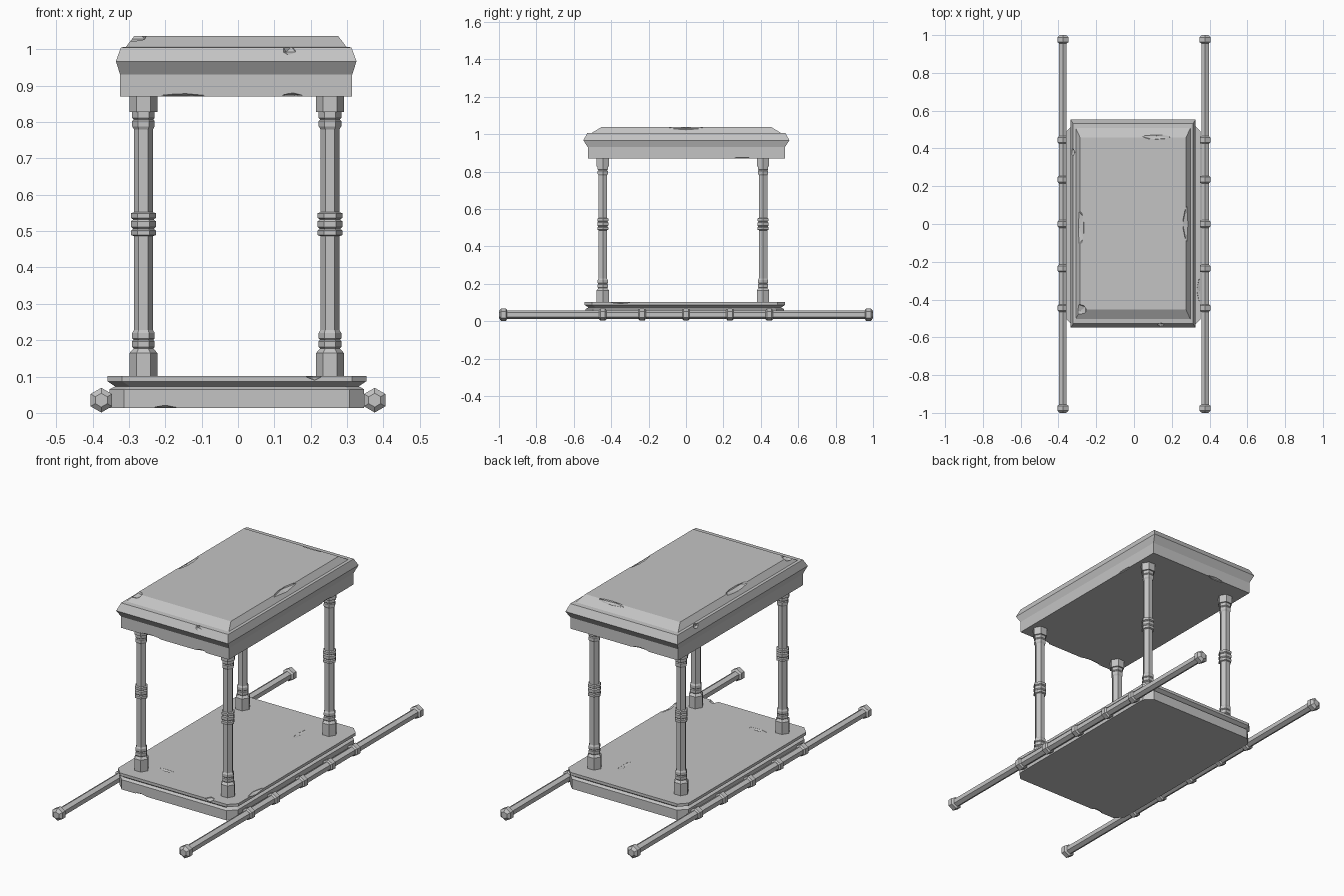
import bpy, bmesh
from math import sin, cos, tau, pi
from mathutils import Matrix

cube = bpy.data.objects.get("Cube")
if cube:
    bpy.data.objects.remove(cube, do_unlink=True)

stone = bpy.data.materials.new("grey_stone")
stone.use_nodes = True
GREY = (0.55, 0.55, 0.55, 1)
stone.diffuse_color = GREY
stone.node_tree.nodes["Principled BSDF"].inputs["Base Color"].default_value = GREY


def make_object(name, bm, matrix=None):
    bmesh.ops.recalc_face_normals(bm, faces=bm.faces)
    if matrix:
        bm.transform(matrix)
    mesh = bpy.data.meshes.new(name)
    bm.to_mesh(mesh)
    bm.free()
    mesh.materials.append(stone)
    obj = bpy.data.objects.new(name, mesh)
    bpy.context.collection.objects.link(obj)
    return obj


def loft(name, rings, matrix=None):
    """Skin a list of equal-length point rings and cap both ends."""
    bm = bmesh.new()
    loops = [[bm.verts.new(p) for p in ring] for ring in rings]
    n = len(loops[0])
    for low, high in zip(loops, loops[1:]):
        for i in range(n):
            j = (i + 1) % n
            bm.faces.new((low[i], low[j], high[j], high[i]))
    bm.faces.new(loops[0])
    bm.faces.new(loops[-1])
    return make_object(name, bm, matrix)


def rectangle(z, hx, hy, cut=0):
    """Rectangle with optional clipped corners."""
    points = []
    for sx, sy in ((1, 1), (-1, 1), (-1, -1), (1, -1)):
        a, b = (sx * hx, sy * (hy - cut), z), (sx * (hx - cut), sy * hy, z)
        pair = [a, b] if sx * sy > 0 else [b, a]
        points += pair if cut else [a]
    return points


def turned(name, profile, matrix, turn=0.0):
    """Six-sided turned part from (height, radius) pairs."""
    rings = [[(r * cos(turn + i * tau / 6), r * sin(turn + i * tau / 6), z)
              for i in range(6)] for z, r in profile]
    return loft(name, rings, matrix)


def chip(obj, chips):
    """Knock small faceted chips out of a part."""
    cutters = []
    for place, size in chips:
        bm = bmesh.new()
        bmesh.ops.create_icosphere(bm, subdivisions=1, radius=1)
        cutter = make_object("chip_cutter", bm,
                             Matrix.Translation(place) @ Matrix.Diagonal((*size, 1)))
        cutter.hide_render = True
        mod = obj.modifiers.new("chip", 'BOOLEAN')
        mod.operation, mod.solver, mod.object = 'DIFFERENCE', 'EXACT', cutter
        cutters.append(cutter)
    graph = bpy.context.evaluated_depsgraph_get()
    mesh = bpy.data.meshes.new_from_object(obj.evaluated_get(graph))
    obj.modifiers.clear()
    obj.data = mesh
    for cutter in cutters:
        bpy.data.objects.remove(cutter, do_unlink=True)


# Base: clipped-corner block, neck and overhanging floor slab
CUT = 0.04
base = loft("base", [rectangle(z, hx, hy, CUT) for z, hx, hy in (
    (0.013, 0.35, 0.53), (0.065, 0.35, 0.53), (0.073, 0.335, 0.515),
    (0.087, 0.356, 0.536), (0.102, 0.356, 0.536))],
    Matrix.Translation((-0.003, -0.006, 0)))
chip(base, [
    ((-0.2, -0.54, 0.01), (0.04, 0.02, 0.012)),
    ((0.21, -0.54, 0.105), (0.025, 0.03, 0.015)),
    ((-0.15, -0.39, 0.105), (0.06, 0.012, 0.008)),
    ((0.14, 0.32, 0.105), (0.015, 0.07, 0.008)),
    ((0.35, -0.35, 0.105), (0.02, 0.07, 0.012)),
])

# Roof: fascia, flared cornice and raised panel
roof = loft("roof", [rectangle(z, hx, hy) for z, hx, hy in (
    (0.87, 0.319, 0.527), (0.93, 0.319, 0.527), (0.967, 0.331, 0.551),
    (1.005, 0.317, 0.53), (1.007, 0.303, 0.505), (1.037, 0.28, 0.455))],
    Matrix.Translation((-0.005, 0.002, 0)))
chip(roof, [
    ((-0.15, -0.53, 0.868), (0.08, 0.02, 0.012)),
    ((0.15, -0.53, 0.868), (0.035, 0.02, 0.014)),
    ((0.32, 0.3, 0.868), (0.015, 0.06, 0.012)),
    ((-0.1, 0.53, 0.868), (0.06, 0.015, 0.012)),
    ((0.14, -0.545, 1.0), (0.025, 0.025, 0.018)),
    ((-0.33, 0.38, 1.0), (0.02, 0.025, 0.015)),
    ((-0.29, -0.02, 1.037), (0.03, 0.11, 0.014)),
    ((0.285, 0.0, 1.037), (0.03, 0.11, 0.014)),
    ((0.12, 0.465, 1.037), (0.09, 0.02, 0.012)),
    ((-0.285, -0.46, 1.037), (0.04, 0.04, 0.02)),
])

# Posts: foot, paired rings, shaft, triple ring; mirrored towards the top
MIDDLE = 0.486 + 0.033
lower = [(0.1, 0.038), (0.165, 0.038), (0.177, 0.027), (0.181, 0.031),
         (0.197, 0.031), (0.201, 0.027), (0.205, 0.031), (0.22, 0.031),
         (0.228, 0.026), (0.486, 0.026), (0.489, 0.034), (0.502, 0.034),
         (0.506, 0.028), (0.511, 0.034)]
upper = [(2 * MIDDLE - z, r) for z, r in reversed(lower)]
upper = [(z - 0.03 if z > 0.75 else z, r) for z, r in upper]
upper[-2:] = [(0.828, 0.038), (0.872, 0.038)]
for end, y in (("front", -0.445), ("back", 0.412)):
    for side, x in (("right", -0.26), ("left", 0.253)):
        turned(f"{end}_{side}_post", lower + upper, Matrix.Translation((x, y, 0)))

# Carrying poles with end knobs and collars
knob = [(-0.023, 0.02), (-0.014, 0.034), (0.011, 0.034), (0.023, 0.019)]
collar = [(-0.02, 0.024), (-0.013, 0.032), (0.013, 0.032), (0.02, 0.024)]
for side, x in (("right", -0.376), ("left", 0.376)):
    def along(y, facing=1):
        return Matrix.Translation((x, y, 0.035)) @ Matrix.Rotation(-facing * pi / 2, 4, 'X')
    turned(f"{side}_pole", [(-0.97, 0.023), (0.97, 0.023)], along(0), pi / 2)
    for end, sign in (("front", -1), ("back", 1)):
        turned(f"{side}_{end}_knob", knob, along(sign * 0.977, sign), pi / 2)
    for i, y in enumerate((-0.445, -0.235, 0, 0.235, 0.445)):
        turned(f"{side}_collar_{i + 1}", collar, along(y), pi / 2)
